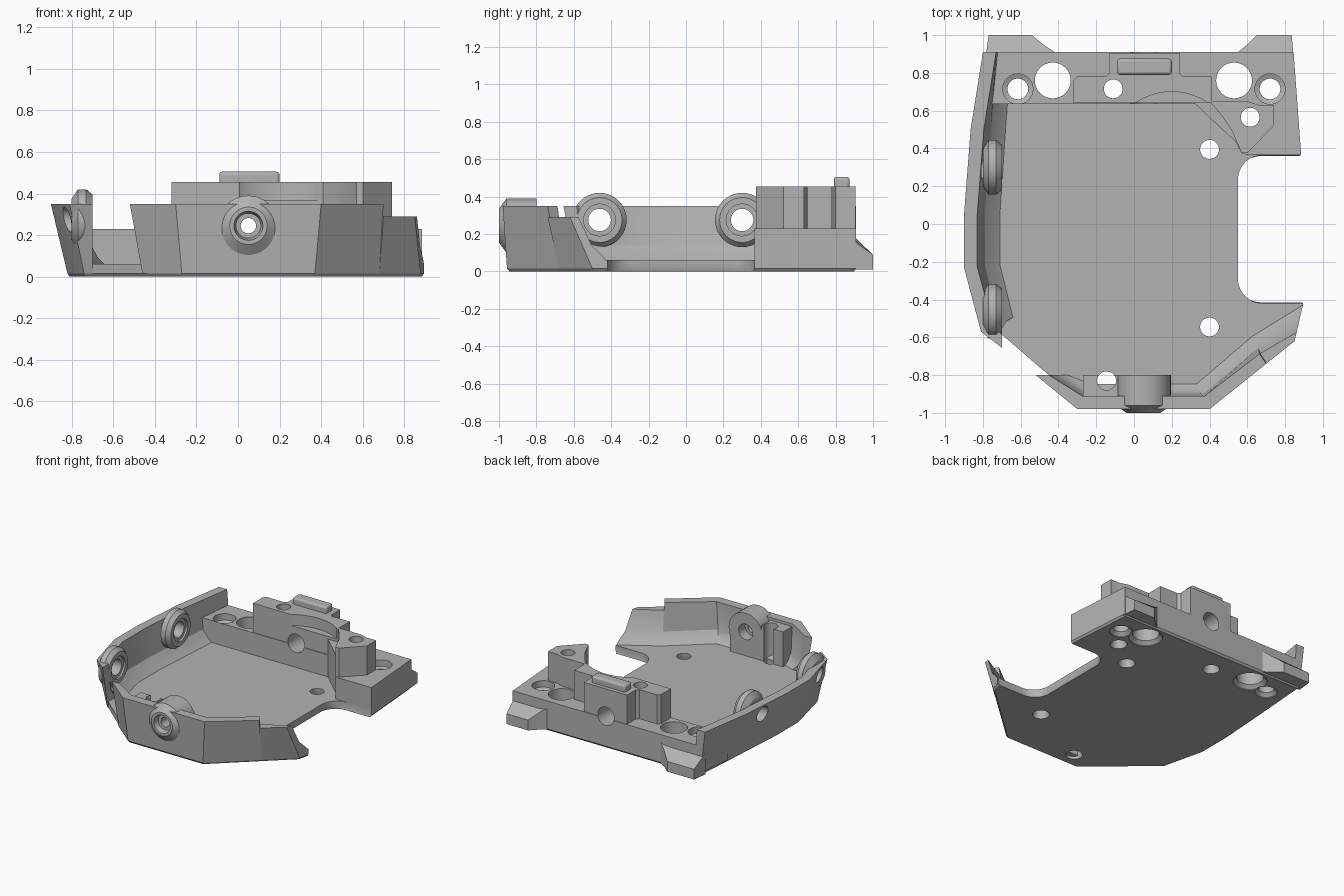
import bpy, bmesh, math
from mathutils import Vector, Matrix

cube = bpy.data.objects.get("Cube")
if cube:
    bpy.data.objects.remove(cube, do_unlink=True)

GRAY = (0.45, 0.45, 0.45, 1)
mat = bpy.data.materials.new("plain gray")
mat.use_nodes = True
mat.diffuse_color = GRAY
bsdf = mat.node_tree.nodes["Principled BSDF"]
bsdf.inputs["Base Color"].default_value = GRAY
bsdf.inputs["Roughness"].default_value = 0.6
parts = []


def skin(name, loops, cutter=False):
    """Join equal point loops into a capped solid."""
    bm = bmesh.new()
    rows = [[bm.verts.new(p) for p in loop] for loop in loops]
    count = len(rows[0])
    for a, b in zip(rows, rows[1:]):
        for i in range(count):
            j = (i + 1) % count
            bm.faces.new((a[i], a[j], b[j], b[i]))
    bm.faces.new(rows[0])
    bm.faces.new(rows[-1])
    bmesh.ops.recalc_face_normals(bm, faces=bm.faces)
    mesh = bpy.data.meshes.new(name)
    bm.to_mesh(mesh)
    bm.free()
    mesh.materials.append(mat)
    obj = bpy.data.objects.new(name, mesh)
    bpy.context.collection.objects.link(obj)
    if cutter:
        obj.hide_render = True
    else:
        parts.append(obj)
    return obj


def prism(name, pts, z0, z1):
    top = z1 if callable(z1) else (lambda y: z1)
    return skin(name, [[(x, y, z0) for x, y in pts], [(x, y, top(y)) for x, y in pts]])


def box(name, x0, x1, y0, y1, z0, z1):
    return prism(name, [(x0, y0), (x1, y0), (x1, y1), (x0, y1)], z0, z1)


def lathe(name, centre, axis, profile, cutter=False, sides=40):
    """Turned solid; profile is (radius, distance along axis)."""
    rot = Vector((0, 0, 1)).rotation_difference(Vector(axis)).to_matrix().to_4x4()
    place = Matrix.Translation(centre) @ rot
    angles = [2 * math.pi * i / sides for i in range(sides)]
    return skin(name, [[place @ Vector((r * math.cos(a), r * math.sin(a), d)) for a in angles]
                       for r, d in profile], cutter)


def cut(cutter, *targets):
    for obj in targets:
        mod = obj.modifiers.new("cut", "BOOLEAN")
        mod.operation = "DIFFERENCE"
        mod.solver = "EXACT"
        mod.object = cutter
        bpy.context.view_layer.objects.active = obj
        bpy.ops.object.modifier_apply(modifier=mod.name)
    bpy.data.objects.remove(cutter, do_unlink=True)


def wall(name, stations, z):
    """Leaning wall with a filleted foot; stations are bottom, top, inward."""
    loops = []
    for b, t, n in stations:
        b, t, n = Vector(b), Vector(t), Vector(n)
        mid = b.lerp(t, 0.37)
        section = [(b, 0.015), (t, z), (t + n * 0.07, z), (mid + n * 0.06, 0.14),
                   (b + n * 0.075, 0.09), (b + n * 0.11, 0.06), (b + n * 0.11, 0.02)]
        loops.append([(p.x, p.y, h) for p, h in section])
    return skin(name, loops)


def arc(cx, cy, r, start, end, steps=8):
    angles = [math.radians(start + (end - start) * i / steps) for i in range(steps + 1)]
    return [(cx + r * math.cos(a), cy + r * math.sin(a)) for a in angles]


# Floor plate with the side cutout and a chamfered underside
outline = [(-0.27, -0.957), (0.37, -0.957), (0.878, -0.5), (0.895, -0.42)]
outline += arc(0.68, -0.29, 0.13, 270, 180) + arc(0.68, 0.235, 0.13, 180, 90)
outline += [(0.885, 0.365), (0.845, 0.91), (-0.76, 0.91), (-0.79, 0.5),
            (-0.82, 0.05), (-0.82, -0.22), (-0.74, -0.55)]
plate = skin("floor_plate", [[(x * s, y * s, z) for x, y in outline]
                             for s, z in ((0.987, 0), (1, 0.015), (1, 0.06))])

# Outer walls
side_wall = wall("right_wall", [
    ((-0.76, 0.91), (-0.80, 0.91), (1, 0)),
    ((-0.79, 0.5), (-0.865, 0.5), (1, 0)),
    ((-0.82, 0.05), (-0.90, 0.05), (1, 0)),
    ((-0.82, -0.22), (-0.90, -0.23), (1, 0.05)),
    ((-0.74, -0.55), (-0.81, -0.57), (0.9, 0.5)),
    ((-0.70, -0.59), (-0.70, -0.655), (0, 1))], 0.35)
step = ((0.68, -0.678), (0.70, -0.74), (-0.5, 0.75))
front_wall = wall("front_wall", [
    ((-0.46, -0.80), (-0.52, -0.80), (1, 0)),
    ((-0.27, -0.957), (-0.30, -0.98), (0.37, 1)),
    ((0.37, -0.957), (0.40, -0.98), (-0.35, 1)), step], 0.35)
wall("front_left_wall", [step, ((0.878, -0.5), (0.85, -0.62), (0.15, 0.65))], 0.29)

# Back base, sloped tails and raised blocks
base = prism("back_base", [(-0.77, 0.91), (-0.80, 0.635), (0.41, 0.635), (0.5, 0.5),
                           (0.57, 0.375), (0.6, 0.365), (0.885, 0.365), (0.845, 0.91)],
             0.03, 0.23)
slope = lambda y: 0.175 - max(0, y - 0.91) * 0.95
prism("right_tail", [(-0.785, 0.88), (-0.42, 0.88), (-0.42, 0.91), (-0.48, 0.95),
                     (-0.54, 1), (-0.77, 1)], 0.01, slope)
prism("left_tail", [(0.845, 0.88), (0.55, 0.88), (0.55, 0.91), (0.6, 0.95),
                    (0.65, 1), (0.835, 1)], 0.01, slope)
block = prism("centre_block", [(-0.32, 0.64), (0.41, 0.64), (0.41, 0.78), (0.26, 0.78),
                               (0.24, 0.8), (0.24, 0.905), (-0.13, 0.905), (-0.13, 0.8),
                               (-0.15, 0.78), (-0.3, 0.78), (-0.32, 0.76)], 0.2, 0.455)
post = prism("left_post", [(0.4, 0.65), (0.46, 0.58), (0.52, 0.49), (0.57, 0.375),
                           (0.6, 0.375), (0.74, 0.52), (0.74, 0.63), (0.66, 0.63),
                           (0.6, 0.65), (0.5, 0.65)], 0.2, 0.455)
prism("post_rib", [(0.32, 0.64), (0.5, 0.47), (0.55, 0.43), (0.54, 0.49), (0.46, 0.64)],
      0.05, 0.35)
tongue = box("top_tongue", -0.09, 0.2, 0.79, 0.875, 0.44, 0.505)
bevel = tongue.modifiers.new("rounded", "BEVEL")
bevel.width = 0.015
bevel.segments = 3

# Front boss and its support
boss = lathe("front_boss", (0.05, 0, 0.245), (0, 1, 0),
             [(0.09, -1), (0.145, -0.96), (0.145, -0.8)])
support = box("boss_support", -0.085, 0.185, -0.95, -0.8, 0.03, 0.245)
pad = box("front_pad", -0.27, -0.085, -0.95, -0.8, 0.03, 0.33)
cut(lathe("front_bore", (0.05, 0, 0.245), (0, 1, 0),
          [(0.075, -1.02), (0.06, -0.96), (0.037, -0.96), (0.037, -0.88),
           (0.06, -0.88), (0.06, -0.7)], True), boss, front_wall, support)

# Side bosses
for label, y in (("front", -0.462), ("back", 0.3)):
    centre = (0, y, 0.275)
    side = lathe("right_boss_" + label, centre, (1, 0, 0),
                 [(0.1, -0.8), (0.145, -0.77), (0.145, -0.73), (0.12, -0.7)])
    cut(lathe("side_bore", centre, (1, 0, 0),
              [(0.06, -1), (0.06, -0.715), (0.085, -0.715), (0.085, -0.6)], True),
        side, side_wall)

# Rear bore and curved recess
cut(lathe("rear_bore", (0.05, 0, 0.245), (0, 1, 0), [(0.07, 0.6), (0.07, 1)], True),
    base, block)
cut(lathe("recess", (0.2, 0.36, 0), (0, 0, 1), [(0.34, 0.37), (0.34, 0.6)], True, 96), block)

# Vertical holes, flared underneath
holes = [(0.4, 0.395, 0.05, [plate]), (0.4, -0.545, 0.05, [plate]),
         (-0.145, -0.83, 0.05, [plate, pad]), (-0.11, 0.715, 0.05, [plate, base, block]),
         (0.615, 0.565, 0.05, [plate, base, post]),
         (-0.43, 0.76, 0.095, [plate, base]), (0.53, 0.76, 0.095, [plate, base]),
         (-0.615, 0.715, 0.055, [plate, base, side_wall]), (0.72, 0.715, 0.055, [plate, base])]
for x, y, r, targets in holes:
    flare = 0.01 if r == 0.05 else 0.025
    profile = [(r + flare, -0.02), (r + flare, 0.005), (r, 0.03)]
    profile += [(r, 0.17), (0.08, 0.18), (0.08, 0.6)] if r == 0.055 else [(r, 0.6)]
    cut(lathe("hole", (x, y, 0), (0, 0, 1), profile, True, 32), *targets)

# Smooth the round faces, keep the edges sharp
bpy.ops.object.select_all(action="DESELECT")
for obj in parts:
    obj.select_set(True)
bpy.context.view_layer.objects.active = parts[0]
bpy.ops.object.shade_smooth_by_angle(angle=math.radians(25))
